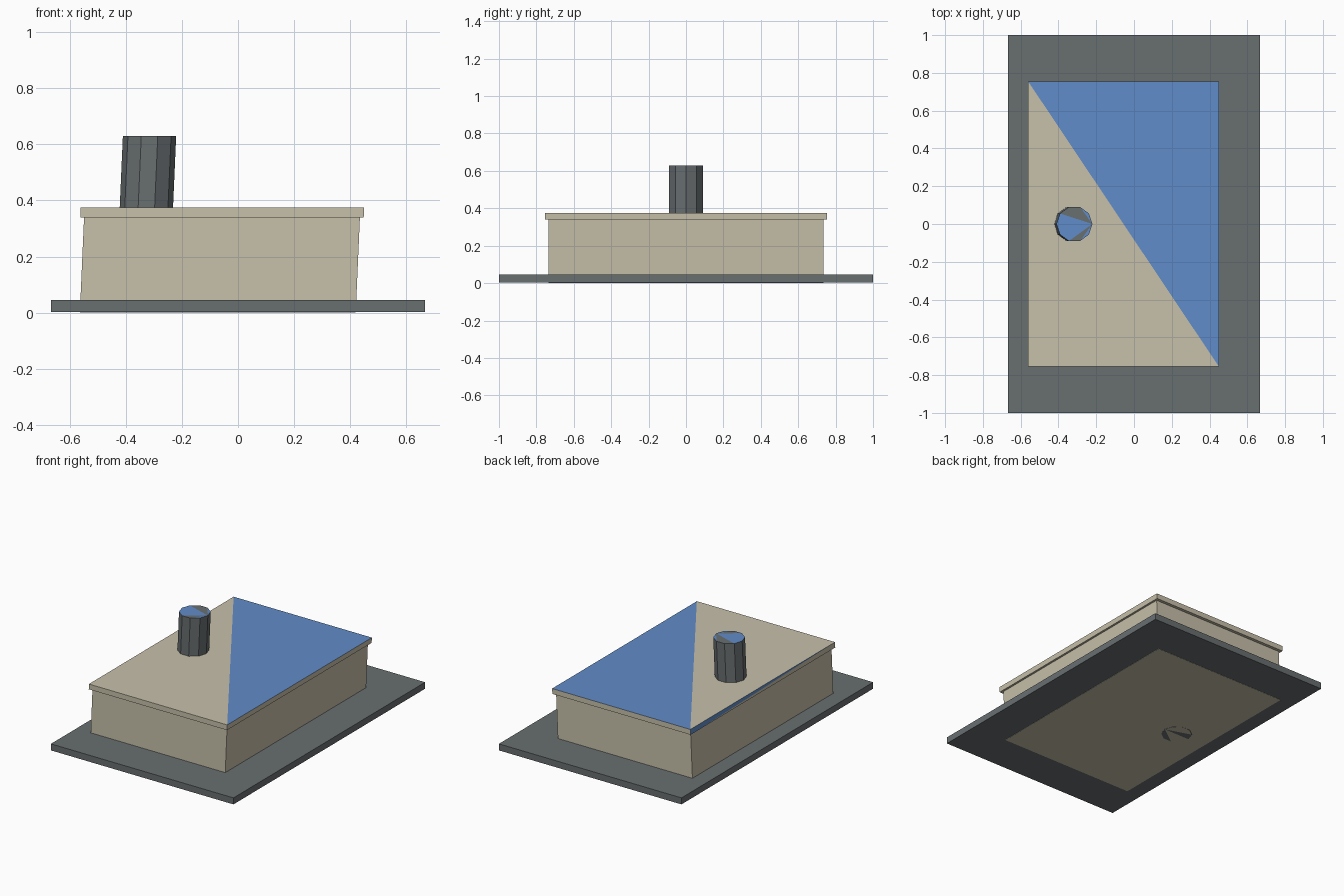
import bpy, bmesh
from math import cos, sin, pi

cube = bpy.data.objects.get("Cube")
if cube:
    bpy.data.objects.remove(cube, do_unlink=True)

LEAN = 0.044      # sideways drift per unit of height
SIDES = 10


def material(name, rgb):
    mat = bpy.data.materials.new(name)
    mat.use_nodes = True
    colour = (*rgb, 1.0)
    mat.diffuse_color = colour
    mat.node_tree.nodes["Principled BSDF"].inputs["Base Color"].default_value = colour
    return mat


grey = material("slate grey", (0.14, 0.157, 0.163))
tan = material("sandstone", (0.57, 0.525, 0.40))
blue = material("sky blue", (0.12, 0.265, 0.585))


def prism(name, outline, x, z0, z1, mats, lean=LEAN):
    """Extrude an outline upwards, leaning in x; caps become triangle fans."""
    bm = bmesh.new()
    low, high = ([bm.verts.new((px + x + lean * z, py, z)) for px, py in outline]
                 for z in (z0, z1))
    n = len(outline)
    sides = [bm.faces.new((low[i], low[(i + 1) % n], high[(i + 1) % n], high[i]))
             for i in range(n)]
    bottom = [bm.faces.new((low[0], low[i + 1], low[i])) for i in range(1, n - 1)]
    top = [bm.faces.new((high[0], high[i], high[i + 1])) for i in range(1, n - 1)]
    return name, bm, sides, bottom, top, mats


def finish(part):
    name, bm, *_, mats = part
    mesh = bpy.data.meshes.new(name)
    bm.to_mesh(mesh)
    bm.free()
    for mat in mats:
        mesh.materials.append(mat)
    obj = bpy.data.objects.new(name, mesh)
    bpy.context.collection.objects.link(obj)


def rectangle(hx, hy):
    # starts at the front left corner so the cap diagonal ends at the back right
    return [(hx, -hy), (hx, hy), (-hx, hy), (-hx, -hy)]


# Ground slab and building body
finish(prism("ground_slab", rectangle(0.667, 1.0), 0, 0.002, 0.045, [grey], lean=0))
finish(prism("building_body", rectangle(0.4915, 0.735), -0.072, 0.001, 0.345, [tan]))

# Roof lip: half of the top and half of one edge strip are blue
roof = prism("roof_lip", rectangle(0.505, 0.755), -0.072, 0.34, 0.375, [tan, blue])
_, bm, sides, _, top, _ = roof
top[0].material_index = 1
strip = sides[2]
corners = list(strip.verts)          # back low, front low, front high, back high
bm.faces.remove(strip)
bm.faces.new((corners[0], corners[1], corners[2]))
bm.faces.new((corners[0], corners[2], corners[3])).material_index = 1
finish(roof)

# Chimney running down through the building, with patched end caps
ring = [(0.095 * cos(2 * pi * i / SIDES), 0.095 * sin(2 * pi * i / SIDES))
        for i in range(SIDES)]
chimney = prism("chimney", ring, -0.343, 0.0, 0.63, [grey, blue, tan])
_, bm, _, bottom, top, _ = chimney
for i, face in enumerate(top, 1):
    face.material_index = 0 if i in (2, 3, 7) else 1
for i, face in enumerate(bottom, 1):
    face.material_index = 0 if i in (4, 7, 8) else 2
finish(chimney)
